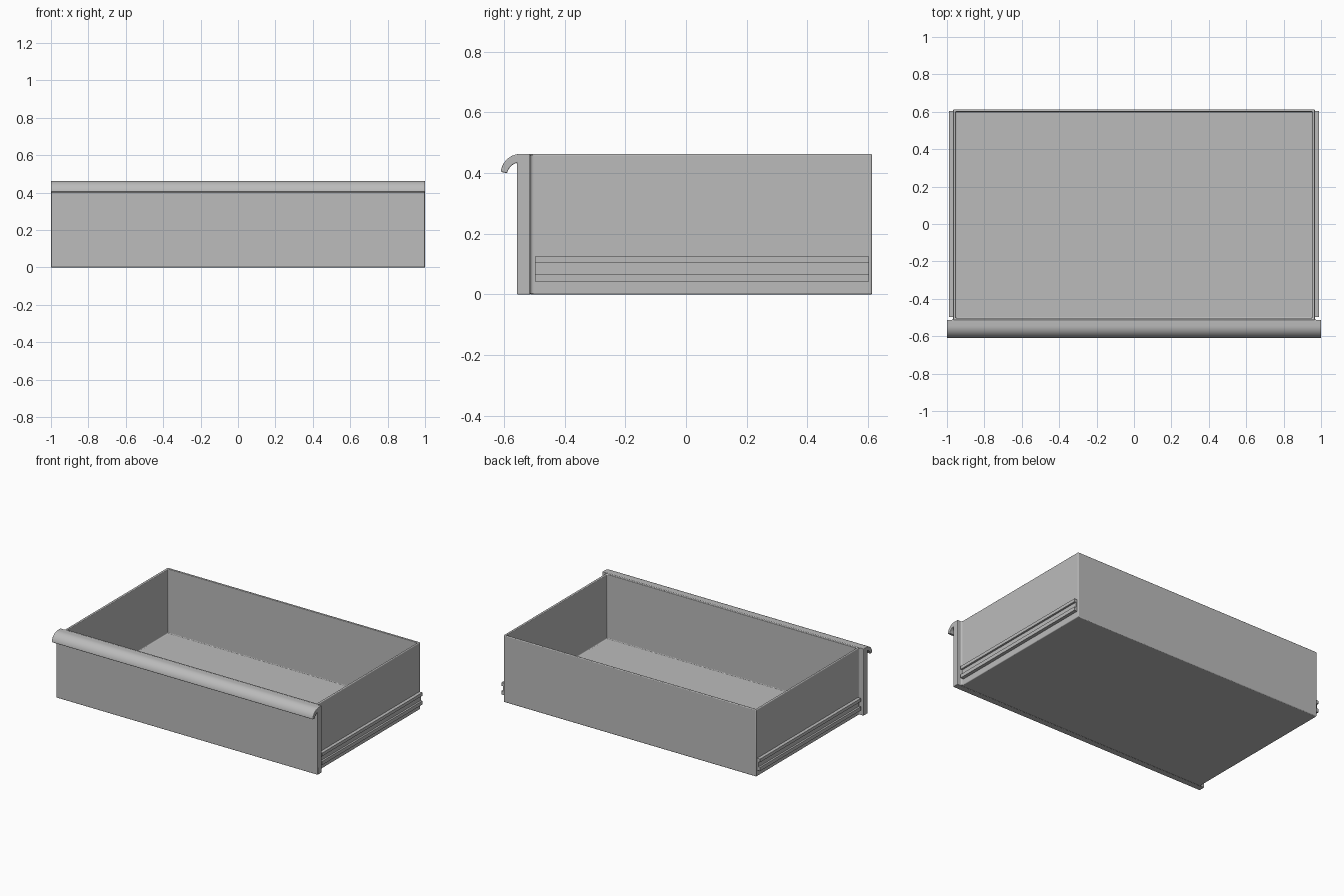
import bpy, bmesh, math

cube = bpy.data.objects.get("Cube")
if cube:
    bpy.data.objects.remove(cube, do_unlink=True)

grey = bpy.data.materials.new("satin grey")
grey.use_nodes = True
colour = (0.5, 0.5, 0.5, 1)
grey.diffuse_color = colour
grey.node_tree.nodes["Principled BSDF"].inputs["Base Color"].default_value = colour


def finish(bm, name, bevel=0):
    bmesh.ops.recalc_face_normals(bm, faces=bm.faces)
    mesh = bpy.data.meshes.new(name)
    bm.to_mesh(mesh)
    bm.free()
    mesh.materials.append(grey)
    obj = bpy.data.objects.new(name, mesh)
    bpy.context.collection.objects.link(obj)
    if bevel:
        mod = obj.modifiers.new("rounded edges", "BEVEL")
        mod.width = bevel
        mod.segments = 3
        mod.limit_method = "ANGLE"
        mod.angle_limit = math.radians(40)
    bpy.ops.object.select_all(action="DESELECT")
    obj.select_set(True)
    bpy.context.view_layer.objects.active = obj
    bpy.ops.object.shade_smooth_by_angle(angle=math.radians(35))
    return obj


def prism(name, points, offset, bevel=0):
    """Sweep a closed 3D outline along an offset."""
    bm = bmesh.new()
    face = bm.faces.new([bm.verts.new(p) for p in points])
    new = bmesh.ops.extrude_face_region(bm, geom=[face])["geom"]
    verts = [v for v in new if isinstance(v, bmesh.types.BMVert)]
    bmesh.ops.translate(bm, verts=verts, vec=offset)
    return finish(bm, name, bevel)


def arc(cy, cz, radius, start, end, steps):
    angles = [math.radians(start + (end - start) * i / steps) for i in range(steps + 1)]
    return [(cy + radius * math.cos(a), cz + radius * math.sin(a)) for a in angles]


# Open tray: a block with its top inset and sunk to the floor
HALF, FRONT, BACK, TOP = 0.967, -0.515, 0.613, 0.463
WALL, FLOOR = 0.018, 0.016
bm = bmesh.new()
bmesh.ops.create_cube(bm, size=1)
for v in bm.verts:
    v.co = (v.co.x * 2 * HALF, BACK if v.co.y > 0 else FRONT, TOP if v.co.z > 0 else 0)
top = max(bm.faces, key=lambda f: f.calc_center_median().z)
bmesh.ops.inset_region(bm, faces=[top], thickness=WALL)
sunk = bmesh.ops.extrude_face_region(bm, geom=[top])["geom"]
bmesh.ops.delete(bm, geom=[top], context="FACES_ONLY")
for v in sunk:
    if isinstance(v, bmesh.types.BMVert):
        v.co.z = FLOOR
finish(bm, "drawer_tray", 0.005)

# Front panel with the curled pull along its top
outline = [(-0.513, 0), (-0.513, TOP)]
outline += arc(-0.545, 0.398, 0.065, 90, 175, 12)
outline += arc(-0.545, 0.39, 0.045, 168, 105, 10)
outline += [(-0.557, 0)]
prism("front_panel", [(-1, y, z) for y, z in outline], (2, 0, 0), 0.004)

# Slide rails and the coves joining tray to panel, on both sides
for side, sign in (("left", 1), ("right", -1)):
    root, web, lip = 0.964, 0.977, 0.99
    section = [(root, 0.042), (lip, 0.042), (lip, 0.067), (web, 0.067),
               (web, 0.103), (lip, 0.103), (lip, 0.125), (root, 0.125)]
    prism(side + "_slide_rail", [(sign * x, -0.497, z) for x, z in section], (0, 1.1, 0))
    cove = [(0.963, -0.516), (0.978, -0.516)]
    cove += arc(0.977, -0.503, 0.01, 270, 180, 4) + [(0.963, -0.503)]
    prism(side + "_cove", [(sign * x, y, 0.003) for x, y in cove], (0, 0, TOP - 0.006))
